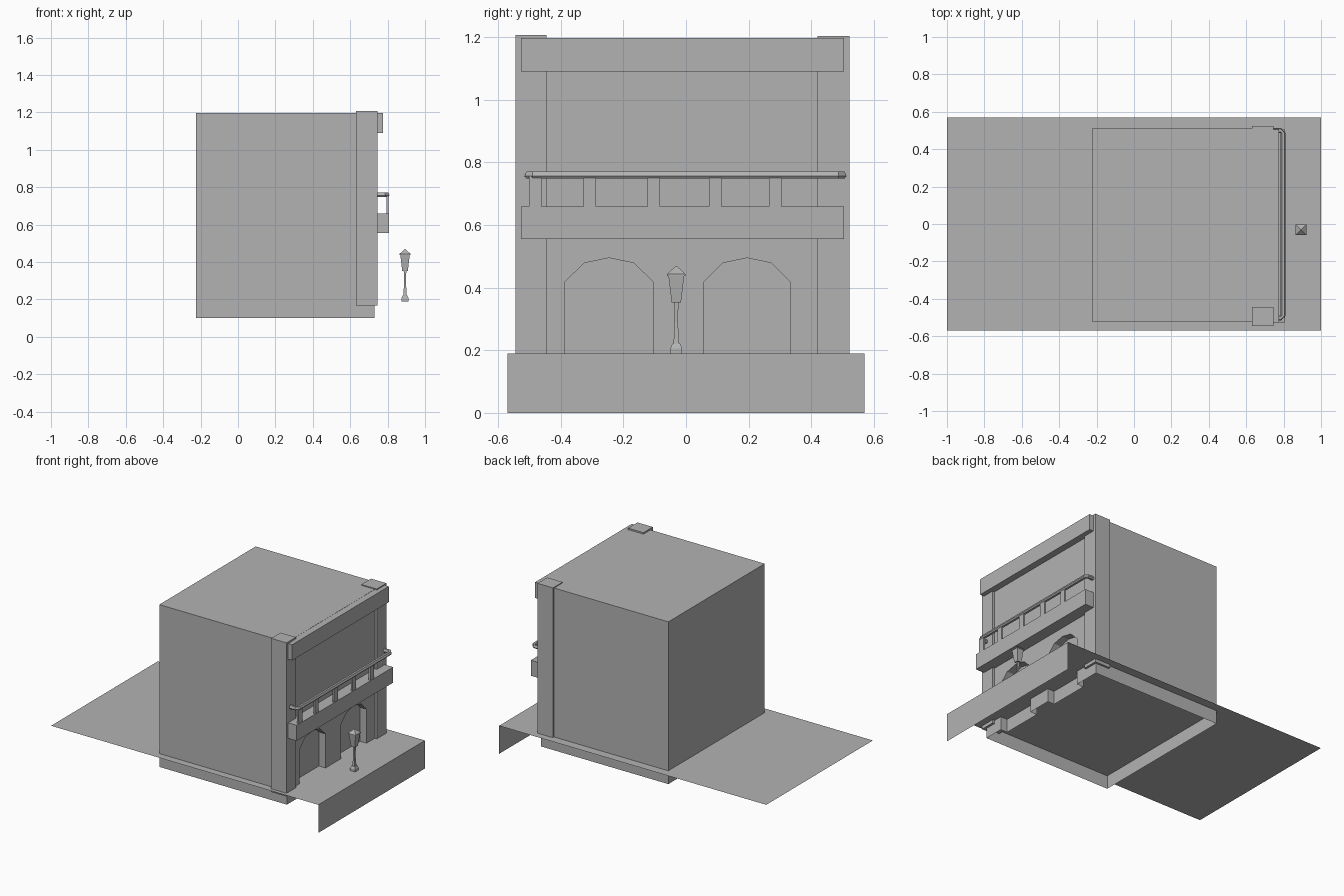
import bpy
import bmesh
from mathutils import Vector

cube = bpy.data.objects.get("Cube")
if cube:
    bpy.data.objects.remove(cube, do_unlink=True)

stone = bpy.data.materials.new("stone_grey")
stone.use_nodes = True
stone.diffuse_color = (0.45, 0.45, 0.45, 1)
stone.node_tree.nodes["Principled BSDF"].inputs["Base Color"].default_value = (0.45, 0.45, 0.45, 1)


def finish(name, bm):
    mesh = bpy.data.meshes.new(name)
    bm.to_mesh(mesh)
    bm.free()
    mesh.materials.append(stone)
    obj = bpy.data.objects.new(name, mesh)
    bpy.context.collection.objects.link(obj)
    return obj


def box(name, x, y, z):
    lo, hi = Vector((x[0], y[0], z[0])), Vector((x[1], y[1], z[1]))
    bm = bmesh.new()
    bmesh.ops.create_cube(bm, size=1)
    for v in bm.verts:
        v.co = (lo + hi) / 2 + v.co * (hi - lo)
    return finish(name, bm)


def sheet(name, corners):
    bm = bmesh.new()
    bm.faces.new([bm.verts.new(c) for c in corners])
    return finish(name, bm)


def square_tower(name, x, y, profile):
    """Stack square rings given as (half width, height)."""
    bm = bmesh.new()
    rings = []
    for r, z in profile:
        rings.append([bm.verts.new((x + sx * r, y + sy * r, z))
                      for sx, sy in ((-1, -1), (1, -1), (1, 1), (-1, 1))])
    for a, b in zip(rings, rings[1:]):
        for i in range(4):
            j = (i + 1) % 4
            bm.faces.new((a[i], a[j], b[j], b[i]))
    bm.faces.new(rings[0][::-1])
    bm.faces.new(rings[-1])
    bmesh.ops.remove_doubles(bm, verts=bm.verts[:], dist=0.0001)
    return finish(name, bm)


def arch_cutter(name, centre, half):
    outline = [(-half, 0.0), (half, 0.0), (half, 0.42), (half * 0.56, 0.479),
               (0, 0.495), (-half * 0.56, 0.479), (-half, 0.42)]
    bm = bmesh.new()
    face = bm.faces.new([bm.verts.new((0.68, centre + y, z)) for y, z in outline])
    ext = bmesh.ops.extrude_face_region(bm, geom=[face])
    moved = [g for g in ext["geom"] if isinstance(g, bmesh.types.BMVert)]
    bmesh.ops.translate(bm, verts=moved, vec=(0.2, 0, 0))
    bmesh.ops.recalc_face_normals(bm, faces=bm.faces[:])
    return finish(name, bm)


# Ground sheet with a skirt on the street side
sheet("ground", [(-1, -0.57, 0.19), (1, -0.57, 0.19), (1, 0.57, 0.19), (-1, 0.57, 0.19)])
sheet("ground_skirt", [(1, -0.57, 0), (1, 0.57, 0), (1, 0.57, 0.19), (1, -0.57, 0.19)])

# Building shell with two arched niches and an open underside
shell = box("building", (-0.225, 0.73), (-0.52, 0.51), (0.10, 1.198))
for label, centre, half in (("a", -0.246, 0.14), ("b", 0.195, 0.137)):
    cutter = arch_cutter("arch_cutter_" + label, centre, half)
    cutter.hide_render = True
    mod = shell.modifiers.new("arch", "BOOLEAN")
    mod.operation = "DIFFERENCE"
    mod.solver = "EXACT"
    mod.object = cutter
    bpy.context.view_layer.objects.active = shell
    bpy.ops.object.modifier_apply(modifier=mod.name)
    bpy.data.objects.remove(cutter, do_unlink=True)
bm = bmesh.new()
bm.from_mesh(shell.data)
under = [f for f in bm.faces if f.normal.z < -0.9 and f.calc_center_median().z < 0.11]
bmesh.ops.delete(bm, geom=under, context="FACES")
bm.to_mesh(shell.data)
bm.free()

# Corner pillars, cornice and balcony slab
box("pillar_right", (0.63, 0.745), (-0.545, -0.445), (0.168, 1.208))
box("pillar_left", (0.63, 0.745), (0.42, 0.523), (0.168, 1.204))
box("cornice", (0.725, 0.775), (-0.527, 0.505), (1.09, 1.197))
box("balcony_slab", (0.725, 0.808), (-0.527, 0.505), (0.555, 0.66))

# Balusters and handrail
for i, y in enumerate((-0.481, -0.308, -0.103, 0.094, 0.285)):
    box("baluster_%d" % (i + 1), (0.793, 0.805), (y - 0.02, y + 0.02), (0.66, 0.757))

path = [(0.735, -0.503), (0.784, -0.503), (0.797, -0.49),
        (0.797, 0.487), (0.784, 0.5), (0.735, 0.5)]
bm = bmesh.new()
section = [(0.013, 0.757), (0.007, 0.771), (-0.007, 0.771),
           (-0.013, 0.757), (-0.007, 0.749), (0.007, 0.749)]
rings = []
pts = [Vector(p) for p in path]
for i, p in enumerate(pts):
    d = (pts[min(i + 1, len(pts) - 1)] - pts[max(i - 1, 0)]).normalized()
    out = Vector((d.y, -d.x))
    rings.append([bm.verts.new((p.x + out.x * w, p.y + out.y * w, z)) for w, z in section])
for a, b in zip(rings, rings[1:]):
    for k in range(len(section)):
        n = (k + 1) % len(section)
        bm.faces.new((a[k], a[n], b[n], b[k]))
bm.faces.new(rings[0])
bm.faces.new(rings[-1])
bmesh.ops.recalc_face_normals(bm, faces=bm.faces[:])
finish("handrail", bm)

# Street lamp
LX, LY = 0.893, -0.031
square_tower("lamp_base", LX, LY, [(0.019, 0.19), (0.019, 0.206), (0.012, 0.222)])
square_tower("lamp_post", LX, LY, [(0.009, 0.222), (0.005, 0.29), (0.007, 0.355)])
square_tower("lamp_lantern", LX, LY, [(0.015, 0.353), (0.025, 0.437)])
square_tower("lamp_roof", LX, LY, [(0.029, 0.437), (0.029, 0.444), (0.001, 0.47)])
